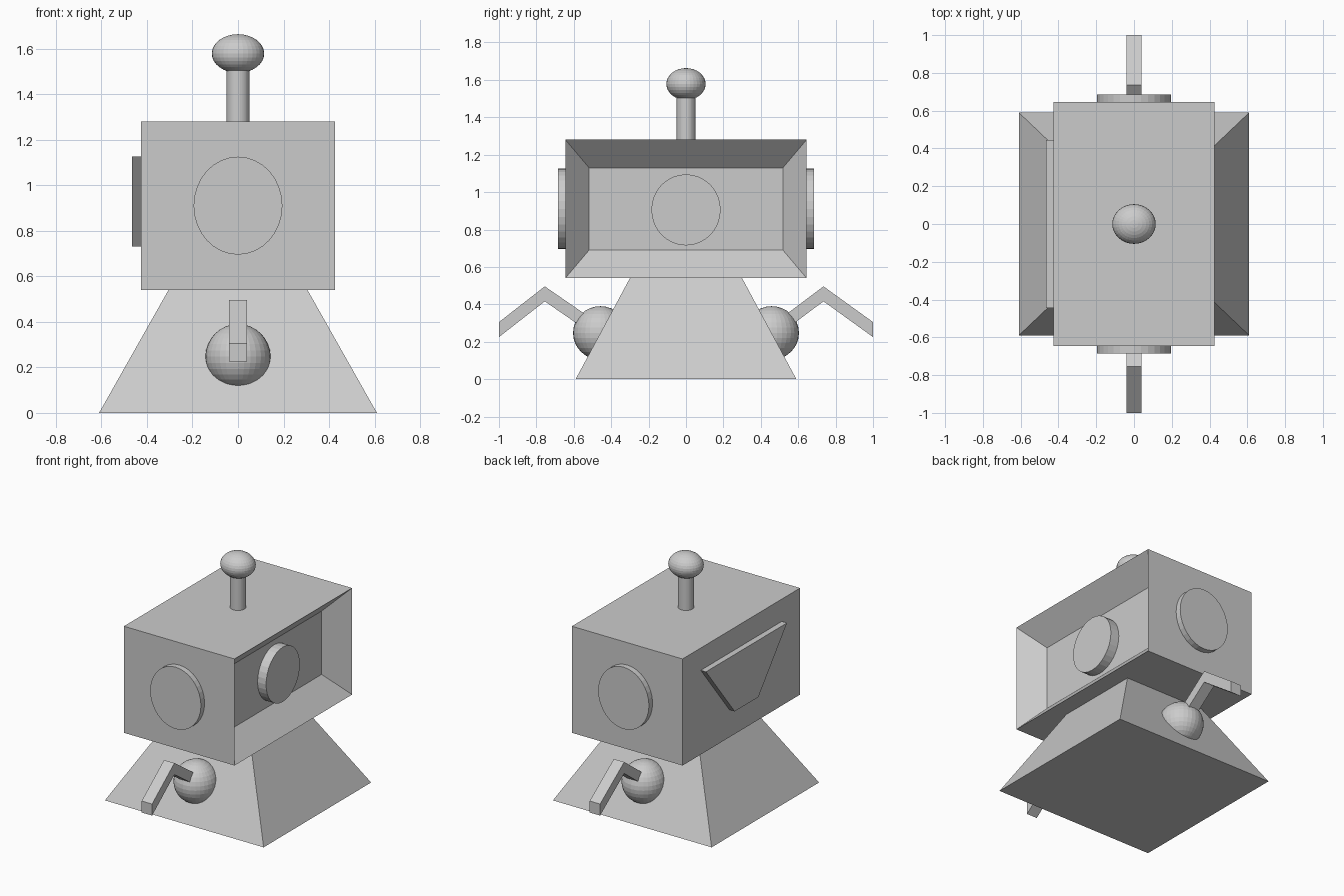
import bpy, bmesh, math
from mathutils import Matrix, Vector

if "Cube" in bpy.data.objects:
    bpy.data.objects.remove(bpy.data.objects["Cube"], do_unlink=True)

grey = bpy.data.materials.new("plain grey")
grey.use_nodes = True
colour = (0.6, 0.6, 0.6, 1)
grey.diffuse_color = colour
for node in grey.node_tree.nodes:
    if node.type == 'BSDF_PRINCIPLED':
        node.inputs["Base Color"].default_value = colour


def finish(name, bm):
    bmesh.ops.recalc_face_normals(bm, faces=bm.faces)
    mesh = bpy.data.meshes.new(name)
    bm.to_mesh(mesh)
    bm.free()
    mesh.materials.append(grey)
    obj = bpy.data.objects.new(name, mesh)
    bpy.context.collection.objects.link(obj)
    return obj


def ball(name, centre, radii):
    bm = bmesh.new()
    m = Matrix.Translation(centre) @ Matrix.Diagonal((*radii, 1))
    bmesh.ops.create_uvsphere(bm, u_segments=32, v_segments=16, radius=1, matrix=m)
    return finish(name, bm)


def disc(name, centre, axis, radii, depth):
    """Elliptical cylinder; radii are (horizontal, vertical) before turning to axis."""
    bm = bmesh.new()
    turn = {'X': Matrix.Rotation(math.pi / 2, 4, 'Z') @ Matrix.Rotation(math.pi / 2, 4, 'X'),
            'Y': Matrix.Rotation(math.pi / 2, 4, 'X'),
            'Z': Matrix.Identity(4)}[axis]
    m = Matrix.Translation(centre) @ turn @ Matrix.Diagonal((*radii, 1, 1))
    bmesh.ops.create_cone(bm, cap_ends=True, segments=32, radius1=1, radius2=1,
                          depth=depth, matrix=m)
    return finish(name, bm)


def loft(name, rings):
    """Skin a list of equal point rings and cap both ends."""
    bm = bmesh.new()
    loops = [[bm.verts.new(p) for p in ring] for ring in rings]
    n = len(loops[0])
    for a, b in zip(loops, loops[1:]):
        for i in range(n):
            j = (i + 1) % n
            bm.faces.new((a[i], a[j], b[j], b[i]))
    bm.faces.new(loops[0])
    bm.faces.new(loops[-1])
    return finish(name, bm)


def rectangle(hx, hy, z):
    return [(-hx, -hy, z), (hx, -hy, z), (hx, hy, z), (-hx, hy, z)]


# Sloping base
loft("base", [rectangle(0.61, 0.59, 0), rectangle(0.305, 0.30, 0.54)])

# Head box with a recess tapering into its +x face
HX, HY, LOW, HIGH = 0.425, 0.645, 0.54, 1.28
MID = (LOW + HIGH) / 2
bm = bmesh.new()
box = Matrix.Translation((0, 0, MID)) @ Matrix.Diagonal((2 * HX, 2 * HY, HIGH - LOW, 1))
bmesh.ops.create_cube(bm, size=1, matrix=box)
side = max(bm.faces, key=lambda f: f.calc_center_median().x)
bmesh.ops.inset_individual(bm, faces=[side], thickness=0.13)
for v in side.verts:
    v.co = Vector((0.28, math.copysign(0.518, v.co.y), 1.13 if v.co.z > MID else 0.69))
finish("head", bm)

# Round plate inside the recess
disc("recess_disc", (0.312, 0, 0.905), 'X', (0.185, 0.19), 0.066)

# Tapered plate on the -x face
loft("side_plate", [[(x, -0.445, 1.125), (x, 0.445, 1.125), (x, 0.13, 0.73), (x, -0.13, 0.73)]
                    for x in (-0.465, -HX)])

# Antenna
disc("antenna_stem", (0, 0, 1.39), 'Z', (0.05, 0.05), 0.24)
ball("antenna_ball", (0, 0, 1.578), (0.115, 0.105, 0.085))

# Ear discs, shoulder balls and bent arms at both ends
for label, s, elbow in (("front", -1, 0.755), ("back", 1, 0.735)):
    disc(label + "_disc", (0, s * 0.66, MID), 'Y', (0.195, 0.215), 0.05)
    ball(label + "_shoulder", (0, s * 0.458, 0.247), (0.143, 0.146, 0.143))
    path = ((1.0, 0.305), (elbow, 0.496), (0.50, 0.32))
    loft(label + "_arm", [[(-0.04, s * y, z), (0.04, s * y, z),
                           (0.04, s * y, z - 0.08), (-0.04, s * y, z - 0.08)]
                          for y, z in path])
